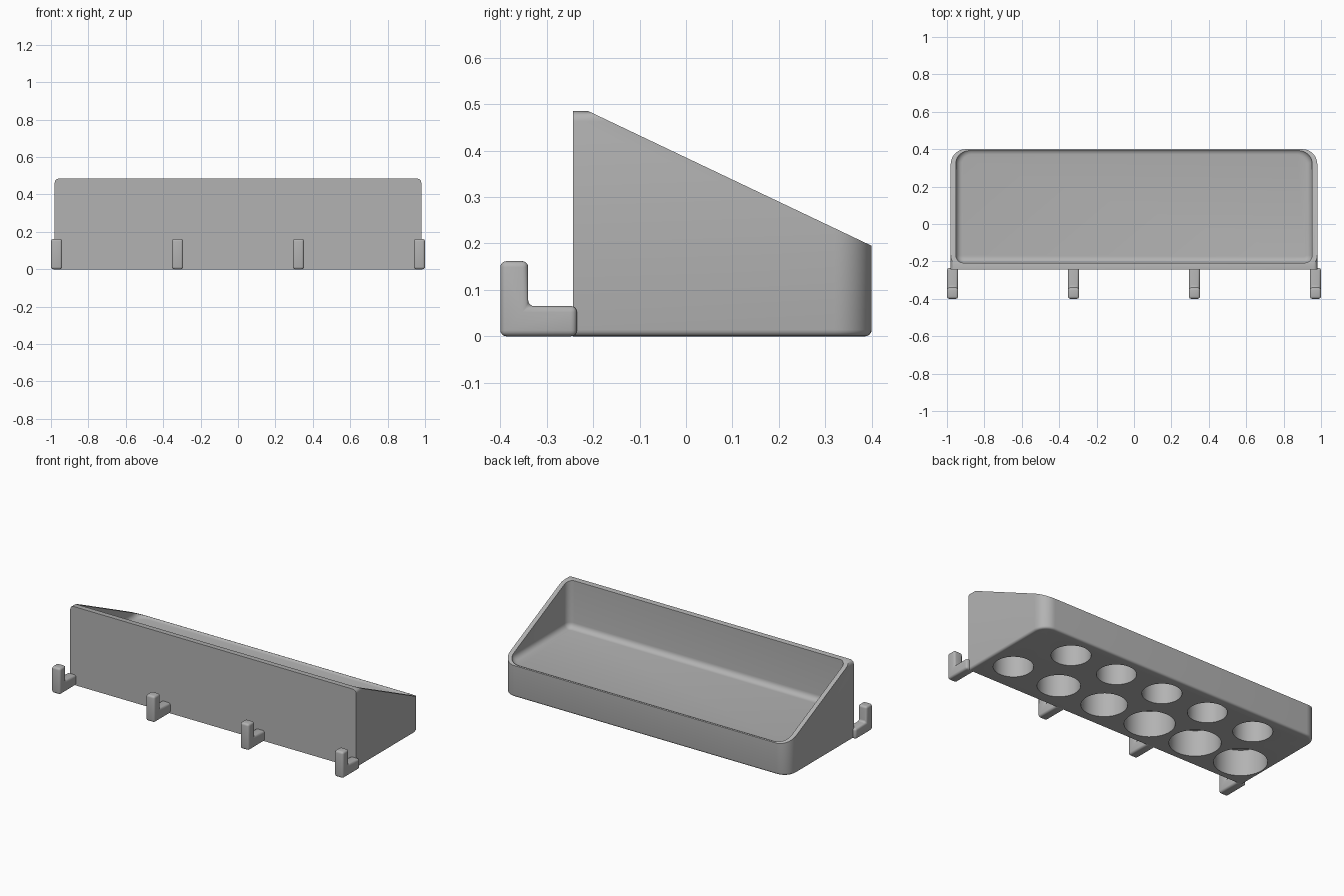
import bpy
import bmesh
import math
from mathutils import Vector, Matrix

if "Cube" in bpy.data.objects:
    bpy.data.objects.remove(bpy.data.objects["Cube"])

grey = bpy.data.materials.new("plain grey")
grey.use_nodes = True
colour = (0.45, 0.45, 0.45, 1)
grey.diffuse_color = colour
grey.node_tree.nodes["Principled BSDF"].inputs["Base Color"].default_value = colour


def box(lo, hi):
    bm = bmesh.new()
    lo, hi = Vector(lo), Vector(hi)
    size = Matrix.Diagonal((*(hi - lo), 1))
    bmesh.ops.create_cube(bm, size=1, matrix=Matrix.Translation((lo + hi) / 2) @ size)
    return bm


def round_edges(bm, radius, rule, segments=6):
    """Bevel the edges whose two end points satisfy the rule."""
    edges = [e for e in bm.edges if rule(e.verts[0].co, e.verts[1].co)]
    bmesh.ops.bevel(bm, geom=edges, offset=radius, segments=segments,
                    affect='EDGES', profile=0.5, clamp_overlap=True)


def finish(name, bm):
    bmesh.ops.recalc_face_normals(bm, faces=bm.faces[:])
    mesh = bpy.data.meshes.new(name)
    bm.to_mesh(mesh)
    bm.free()
    mesh.materials.append(grey)
    obj = bpy.data.objects.new(name, mesh)
    bpy.context.collection.objects.link(obj)
    return obj


def activate(obj):
    bpy.ops.object.select_all(action='DESELECT')
    obj.select_set(True)
    bpy.context.view_layer.objects.active = obj


def carve(target, cutter):
    activate(target)
    mod = target.modifiers.new("carve", 'BOOLEAN')
    mod.operation = 'DIFFERENCE'
    mod.solver = 'EXACT'
    mod.object = cutter
    bpy.ops.object.modifier_apply(modifier=mod.name)
    bpy.data.objects.remove(cutter)


def smooth(obj):
    activate(obj)
    bpy.ops.object.shade_smooth_by_angle(angle=math.radians(35))


def upright(a, b):
    return abs(a.z - b.z) > 0.05


# Tray body: rounded block with a flat front, cut by the sloping rim
FRONT, BACK, TOP = -0.243, 0.4, 0.485
bm = box((-0.98, FRONT, 0), (0.98, BACK, TOP))
round_edges(bm, 0.08, lambda a, b: upright(a, b) and a.y > 0, 10)
for level, radius in ((0, 0.014), (TOP, 0.022)):
    round_edges(bm, radius, lambda a, b: abs(a.z - level) < 1e-4 and
                abs(b.z - level) < 1e-4 and max(a.y, b.y) > FRONT + 0.01, 4)
rim_start, rim_end = Vector((0, -0.21, TOP)), Vector((0, BACK, 0.195))
normal = Vector((1, 0, 0)).cross(rim_end - rim_start)
cut = bmesh.ops.bisect_plane(bm, geom=bm.verts[:] + bm.edges[:] + bm.faces[:],
                             plane_co=rim_start, plane_no=normal, clear_outer=True)
bmesh.ops.holes_fill(bm, edges=[e for e in bm.edges if e.is_boundary])
tray = finish("tray_body", bm)

# Bin cavity with filleted floor
bm = box((-0.952, -0.208, 0.19), (0.952, 0.405, 0.7))
round_edges(bm, 0.08, lambda a, b: upright(a, b) and a.y > 0, 10)
round_edges(bm, 0.04, lambda a, b: upright(a, b) and a.y < 0)
round_edges(bm, 0.034, lambda a, b: max(a.z, b.z) < 0.2)
carve(tray, finish("cavity_cutter", bm))

# Blind sockets under the floor: a graded row and an even row
PITCH, DEPTH = 0.325, 0.16
graded = (0.222, 0.239, 0.256, 0.281, 0.287, 0.297)
sockets = [((2.5 - i) * PITCH, -0.06, d) for i, d in enumerate(graded)]
sockets += [((2 - i) * PITCH, 0.238, 0.22) for i in range(5)]
bm = bmesh.new()
for x, y, diameter in sockets:
    bmesh.ops.create_cone(bm, cap_ends=True, segments=48, radius1=diameter / 2,
                          radius2=diameter / 2, depth=2 * DEPTH,
                          matrix=Matrix.Translation((x, y, 0)))
carve(tray, finish("socket_cutter", bm))
smooth(tray)

# Hooks: rounded L profiles along the bottom front edge
profile = [(-0.4, 0), (-0.235, 0), (-0.235, 0.065), (-0.34, 0.065),
           (-0.34, 0.162), (-0.4, 0.162)]
for number, x in enumerate((-0.97, -0.323, 0.323, 0.97), 1):
    bm = bmesh.new()
    face = bm.faces.new([bm.verts.new((x - 0.03, y, z)) for y, z in profile])
    side = bmesh.ops.extrude_face_region(bm, geom=[face])["geom"]
    bmesh.ops.translate(bm, vec=(0.06, 0, 0),
                        verts=[v for v in side if isinstance(v, bmesh.types.BMVert)])
    bmesh.ops.recalc_face_normals(bm, faces=bm.faces[:])
    round_edges(bm, 0.013, lambda a, b: True, 4)
    smooth(finish(f"hook_{number}", bm))
